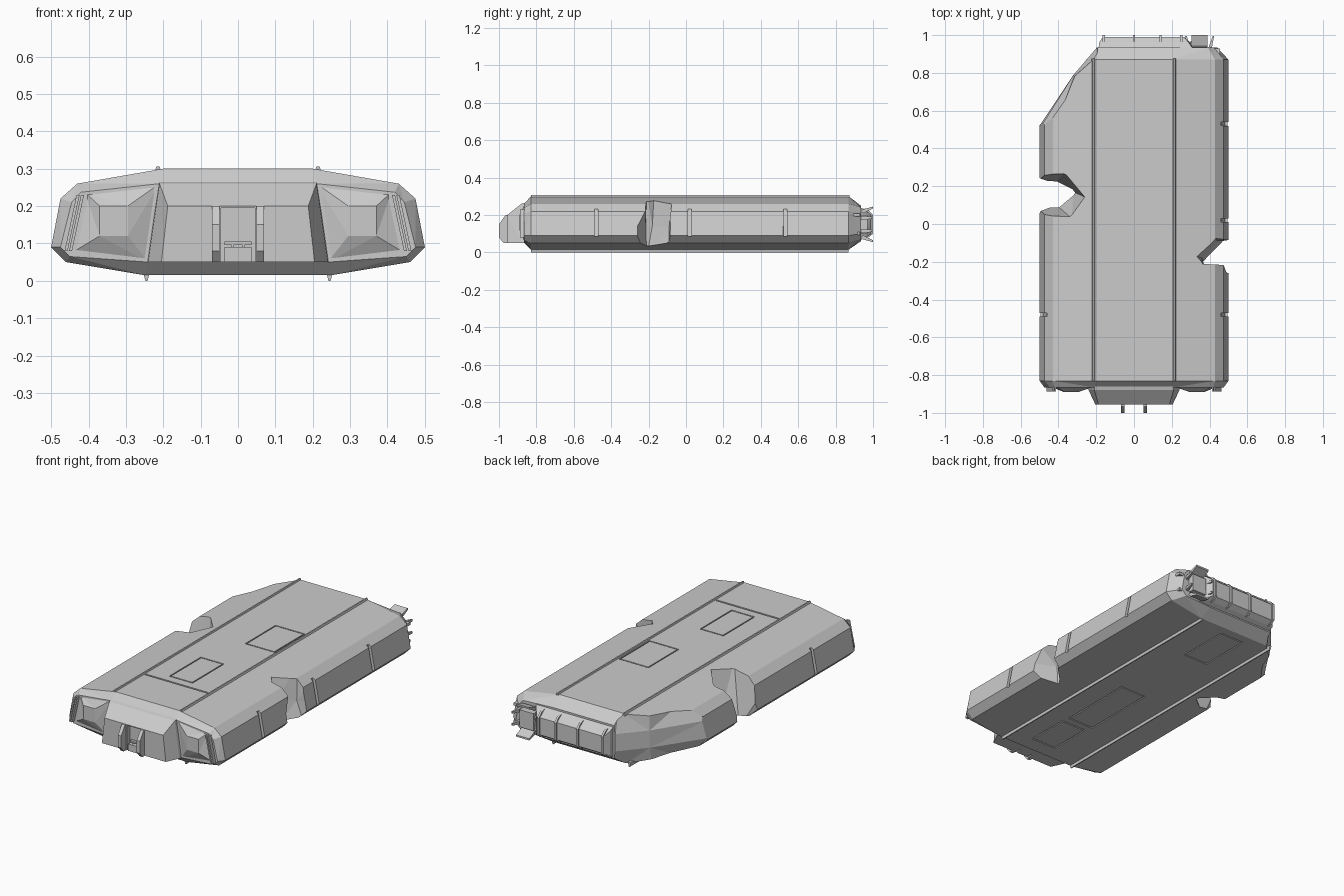
import bpy, bmesh

if "Cube" in bpy.data.objects:
    bpy.data.objects.remove(bpy.data.objects["Cube"])

def loft(name, rings):
    """Skin equal-length rings of 3D points and cap both ends."""
    bm = bmesh.new()
    vs = [[bm.verts.new(p) for p in r] for r in rings]
    n = len(rings[0])
    for a, b in zip(vs, vs[1:]):
        for i in range(n):
            j = (i + 1) % n
            bm.faces.new((a[i], a[j], b[j], b[i]))
    bm.faces.new(vs[0])
    bm.faces.new(vs[-1])
    bmesh.ops.triangulate(bm, faces=[f for f in bm.faces if len(f.verts) == 4])
    bmesh.ops.recalc_face_normals(bm, faces=bm.faces)
    bmesh.ops.dissolve_limit(bm, angle_limit=0.002, verts=bm.verts, edges=bm.edges)
    me = bpy.data.meshes.new(name)
    bm.to_mesh(me)
    bm.free()
    ob = bpy.data.objects.new(name, me)
    bpy.context.collection.objects.link(ob)
    return ob

def box(name, x, y, z):
    return loft(name, [[(x[0], y[0], h), (x[1], y[0], h), (x[1], y[1], h), (x[0], y[1], h)] for h in z])

def stack(name, levels):
    """levels: (z, [(x, y), ...])"""
    return loft(name, [[(x, y, z) for x, y in pts] for z, pts in levels])

def along_y(name, sections):
    """sections: (y, [(x, z), ...])"""
    return loft(name, [[(x, y, z) for x, z in pts] for y, pts in sections])

def cut(target, cutter):
    cutter.hide_render = True
    m = target.modifiers.new("cut", 'BOOLEAN')
    m.operation, m.object, m.solver = 'DIFFERENCE', cutter, 'EXACT'
    bpy.context.view_layer.objects.active = target
    bpy.ops.object.modifier_apply(modifier=m.name)
    bpy.data.objects.remove(cutter)

def mirrored(half):
    return half + [(-x, z) for x, z in reversed(half)]

# Main hull: faceted cross-section tapering at both ends
mid = mirrored([(.2, .3), (.43, .26), (.475, .22), (.5, .09), (.46, .05), (.25, .015)])
front = mirrored([(.21, .26), (.42, .237), (.445, .21), (.475, .09), (.45, .065), (.24, .05)])
back = mirrored([(.2, .25), (.39, .24), (.42, .21), (.44, .1), (.41, .07), (.24, .06)])
hull = along_y("hull", [(-.865, front), (-.83, mid), (.87, mid), (.935, back)])

# Damage bites in both sides and the sheared rear corner
cut(hull, stack("bite_left", [
    (-.02, [(-.6, .295), (-.42, .215), (-.32, .17), (-.41, .1), (-.6, -.04)]),
    (.32, [(-.6, .275), (-.365, .275), (-.255, .14), (-.33, .03), (-.6, .03)])]))
cut(hull, stack("bite_right", [
    (-.02, [(.6, .01), (.5, -.09), (.37, -.21), (.39, -.215), (.6, -.27)]),
    (.14, [(.6, -.07), (.44, -.09), (.36, -.18), (.37, -.215), (.6, -.3)]),
    (.32, [(.6, -.07), (.43, -.07), (.325, -.17), (.36, -.21), (.6, -.22)])]))
cut(hull, stack("sheared_corner", [
    (-.02, [(-.7, .56), (-.4, .56), (-.32, .76), (-.19, .89), (-.16, 1.1), (-.7, 1.1)]),
    (.1, [(-.7, .36), (-.5, .52), (-.32, .79), (-.2, .93), (-.16, 1.1), (-.7, 1.1)]),
    (.2, [(-.7, .4), (-.49, .52), (-.32, .79), (-.2, .93), (-.16, 1.1), (-.7, 1.1)]),
    (.32, [(-.7, .56), (-.395, .565), (-.31, .78), (-.19, .89), (-.16, 1.1), (-.7, 1.1)])]))

# Vertical grooves between the side panels
for s in (-1, 1):
    for y in (-.48, .02, .53):
        if s < 0 and y > 0:
            continue
        cut(hull, stack("side_groove", [
            (.085, [(s * .6, y - .016), (s * .482, y - .009), (s * .482, y + .009), (s * .6, y + .016)]),
            (.232, [(s * .575, y - .016), (s * .457, y - .009), (s * .457, y + .009), (s * .575, y + .016)])]))

# Hatches outlined by narrow grooves, on deck and underside
hatches = [(.01, .2, .05, .33, .3), (-.085, .065, -.51, -.22, .3), (-.07, .1, -.44, .015, .015),
           (-.055, .11, -.74, -.48, .015), (-.1, .06, .5, .815, .015)]
for i, (x0, x1, y0, y1, z) in enumerate(hatches):
    g, d = .007, .006
    cut(hull, box("hatch_cut", (x0, x1), (y0, y1), (z - d, z + d)))
    zr = (z - d - .004, z) if z > .1 else (z, z + d + .004)
    box(f"hatch_{i + 1}", (x0 + g, x1 - g), (y0 + g, y1 - g), zr)
cut(hull, box("deck_seam", (-.2, .2), (-.568, -.558), (.296, .31)))

# Long ribs on deck and underside
for s in (-1, 1):
    x = s * .214
    along_y("deck_rib", [(y, [(x - .01, .29), (x - .004, .306), (x + .004, .306), (x + .01, .29)])
                         for y in (-.83, .875)])
    x = s * .245
    along_y("keel_rib", [(y, [(x - .009, .025), (x - .003, 0), (x + .003, 0), (x + .009, .025)])
                         for y in (-.83, .87)])

# Front: raised side pods and slanted bars
for s in (-1, 1):
    along_y("front_pod", [
        (-.86, [(s * x, z) for x, z in ((.21, .26), (.41, .237), (.445, .075), (.24, .05))]),
        (-.89, [(s * x, z) for x, z in ((.295, .2), (.37, .2), (.37, .12), (.295, .12))])])
    for o in (0, .012):
        along_y("front_bar", [(y, [(s * (.412 + o), .23), (s * (.42 + o), .23),
                                   (s * (.452 + o), .08), (s * (.444 + o), .08)]) for y in (-.85, -.888)])

# Front nose block with a recessed bay
nose = along_y("nose_block", [
    (-.84, [(-.21, .27), (.21, .27), (.245, .05), (-.245, .05)]),
    (-.88, [(-.21, .26), (.21, .26), (.24, .05), (-.24, .05)]),
    (-.955, [(-.188, .2), (.188, .2), (.205, .05), (-.205, .05)])])
cut(nose, box("bay_cut", (-.045, .045), (-1.1, -.925), (.04, .195)))
box("bay_sill", (-.036, .036), (-.955, -.91), (.05, .09))
box("bay_bar", (-.036, .036), (-.94, -.91), (.096, .105))
for x in (-.015, .015):
    box("bay_post", (x - .003, x + .003), (-.94, -.91), (.088, .1))

# Pointed fins either side of the bay
for s in (-1, 1):
    loft("nose_fin", [[(s * x, y, z) for y, z in ((-.93, .2), (-.965, .2), (-1, .15), (-1, .08), (-.975, .05), (-.93, .05))]
                      for x in (.05, .07)])

# Rear panel with vertical ribs
along_y("rear_panel", [
    (.9, [(-.19, .26), (.33, .26), (.36, .05), (-.19, .05)]),
    (.96, [(-.185, .225), (.29, .225), (.3, .08), (-.185, .08)]),
    (.99, [(-.165, .2), (.265, .2), (.265, .1), (-.165, .1)])])
for x in (-.16, 0, .14, .25):
    loft("rear_rib", [[(h, y, z) for y, z in ((.95, .235), (.975, .225), (1, .2), (1, .1), (.975, .08), (.95, .075))]
                      for h in (x - .006, x + .006)])

# Rear docking clamp: core, flared plates and prongs
box("clamp_core", (.3, .39), (.91, .97), (.1, .2))
for s in (-1, 1):
    loft("clamp_plate", [[(x, y, .15 + s * h) for y, h in ((.93, .065), (.945, .08), (1, .095), (1, .085), (.95, .06))]
                         for x in (.305, .39)])
    z = .15 + s * .035
    for x, t in ((.295, -.02), (.4, .02)):
        along_y("clamp_prong", [
            (.92, [(x - .01, z - .012), (x + .01, z - .012), (x + .01, z + .012), (x - .01, z + .012)]),
            (.995, [(x + t - .004, z - .006), (x + t + .004, z - .006), (x + t + .004, z + .006), (x + t - .004, z + .006)])])
# Small brackets on the rear right shoulder
for z in (.1, .2):
    box("rear_bracket", (.41, .455), (.88, .93), (z - .008, z + .008))
